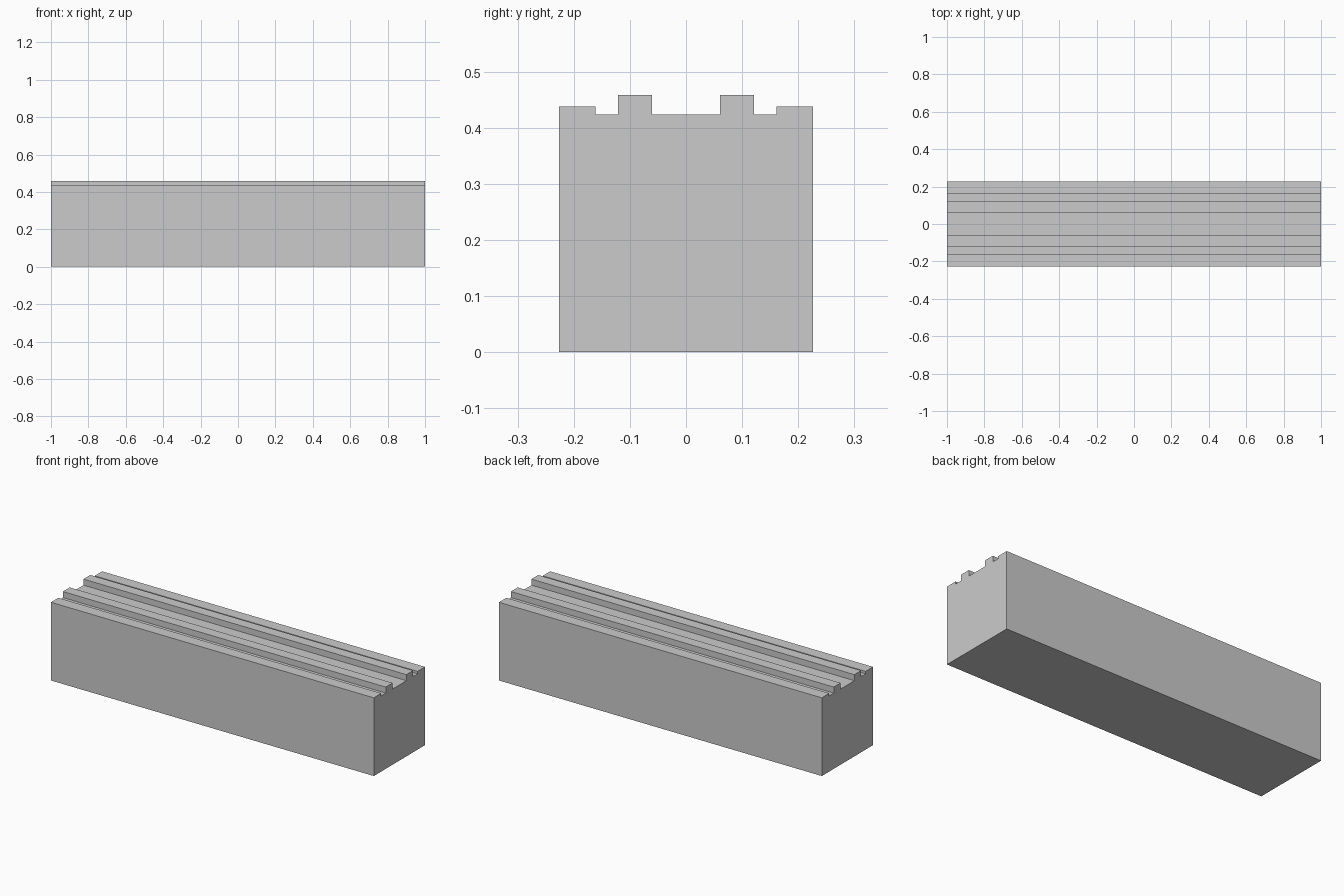
import bpy

if "Cube" in bpy.data.objects:
    bpy.data.objects.remove(bpy.data.objects["Cube"])

LENGTH = 2.0


def extrude_profile(name, half):
    """Mirror a half cross-section (y, z) and sweep it along x."""
    outline = half + [(-y, z) for y, z in reversed(half)]
    n = len(outline)
    verts = [(x, y, z) for x in (-LENGTH / 2, LENGTH / 2) for y, z in outline]
    faces = [tuple(reversed(range(n))), tuple(range(n, 2 * n))]
    faces += [(i, (i + 1) % n, n + (i + 1) % n, n + i) for i in range(n)]
    mesh = bpy.data.meshes.new(name)
    mesh.from_pydata(verts, [], faces)
    mesh.update()
    obj = bpy.data.objects.new(name, mesh)
    bpy.context.collection.objects.link(obj)
    return obj


HALF_WIDTH = 0.2265
SEAM = 0.38      # top of the base block
FLOOR = 0.424    # groove bottoms
CURB = 0.438     # outer curbs
RAIL = 0.458     # raised rails

# Plain base block
extrude_profile("base_block", [(HALF_WIDTH, 0.0), (HALF_WIDTH, SEAM)])

# Deck with outer curbs, narrow grooves, two rails and a wide centre channel
extrude_profile("grooved_deck", [
    (HALF_WIDTH, SEAM), (HALF_WIDTH, CURB),
    (0.161, CURB), (0.161, FLOOR),
    (0.121, FLOOR), (0.121, RAIL),
    (0.061, RAIL), (0.061, FLOOR),
])
